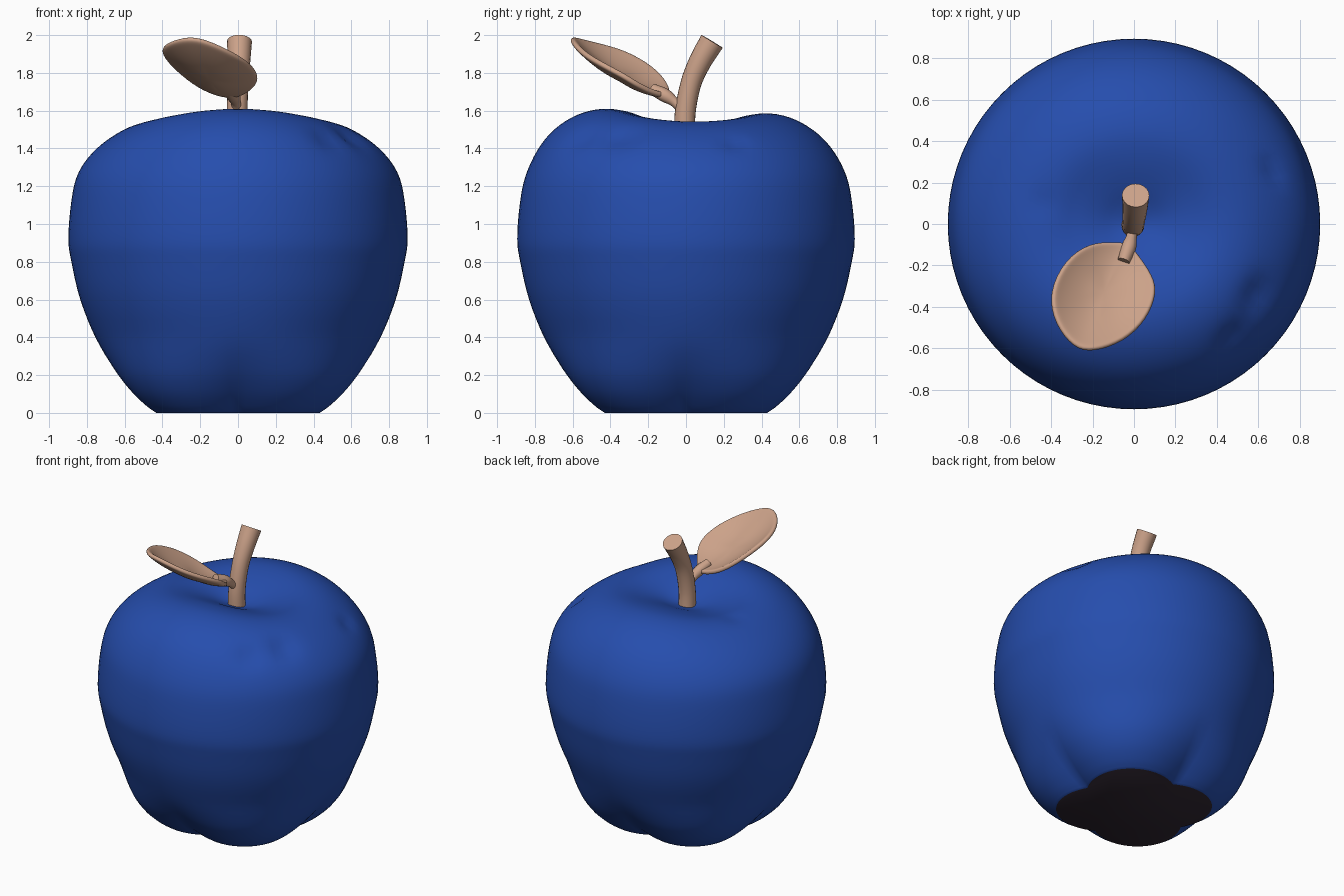
import bpy, bmesh, math
from mathutils import Vector

if "Cube" in bpy.data.objects:
    bpy.data.objects.remove(bpy.data.objects["Cube"])


def material(name, rgb):
    m = bpy.data.materials.new(name)
    m.diffuse_color = (*rgb, 1)
    m.use_nodes = True
    m.node_tree.nodes["Principled BSDF"].inputs["Base Color"].default_value = m.diffuse_color
    return m


BLUE = material("blue skin", (0.019, 0.075, 0.42))
TAN = material("tan wood", (0.60, 0.36, 0.25))
DARK = material("dark underside", (0.03, 0.02, 0.032))


def finish(name, bm, mats, angle=60):
    bmesh.ops.recalc_face_normals(bm, faces=bm.faces)
    me = bpy.data.meshes.new(name)
    bm.to_mesh(me)
    bm.free()
    ob = bpy.data.objects.new(name, me)
    bpy.context.collection.objects.link(ob)
    for m in mats:
        me.materials.append(m)
    bpy.ops.object.select_all(action='DESELECT')
    ob.select_set(True)
    bpy.context.view_layer.objects.active = ob
    bpy.ops.object.shade_smooth_by_angle(angle=math.radians(angle))
    return ob


def spline(pts, n):
    """Catmull-Rom curve through the points."""
    pts = [Vector(p) for p in pts]
    q = [2 * pts[0] - pts[1]] + pts + [2 * pts[-1] - pts[-2]]
    out = []
    for i in range(1, len(q) - 2):
        a, b, c, d = q[i - 1:i + 3]
        for k in range(n):
            t = k / n
            out.append(0.5 * (2 * b + (c - a) * t + (2 * a - 5 * b + 4 * c - d) * t * t
                              + (3 * b - a - 3 * c + d) * t ** 3))
    return out + [pts[-1]]


def bridge(bm, rings):
    for lo, hi in zip(rings, rings[1:]):
        for j in range(len(lo)):
            k = (j + 1) % len(lo)
            bm.faces.new((lo[j], lo[k], hi[k], hi[j]))


def smoothstep(t):
    t = min(1, max(0, t))
    return t * t * (3 - 2 * t)


def tube(name, path, radii, sides=20):
    """Round tube along a path that bends in the y-z plane."""
    pts = spline([(*p, r) for p, r in zip(path, radii)], 5)
    bm = bmesh.new()
    rings = []
    for i, p in enumerate(pts):
        d = (pts[min(i + 1, len(pts) - 1)] - pts[max(i - 1, 0)]).xyz.normalized()
        u = d.cross(Vector((1, 0, 0))).normalized()
        v = d.cross(u)
        rings.append([bm.verts.new(p.xyz + p.w * (u * math.cos(a) + v * math.sin(a)))
                      for a in (math.tau * j / sides for j in range(sides))])
    bridge(bm, rings)
    bm.faces.new(rings[0])
    bm.faces.new(rings[-1])
    return finish(name, bm, [TAN], 50)


# Fruit: lathed profile with four foot lobes, a saddle-shaped rim and small dents
profile = [(0.39, 0), (0.45, 0.04), (0.545, 0.12), (0.65, 0.235), (0.75, 0.39),
           (0.835, 0.6), (0.882, 0.8), (0.898, 0.92), (0.885, 1.1), (0.855, 1.25),
           (0.79, 1.385), (0.70, 1.49), (0.58, 1.565), (0.45, 1.597), (0.32, 1.585),
           (0.2, 1.545), (0.1, 1.5), (0.02, 1.475)]
dents = [((0.70, 0.27, 1.46), 0.06, 0.035), ((0.60, -0.35, 1.46), 0.09, 0.03),
         ((0.47, -0.54, 1.44), 0.08, 0.025), ((-0.45, 0.1, 1.58), 0.07, 0.015)]
SEG = 80
bm = bmesh.new()
rings = []
for r, z in spline(profile, 4):
    ring = []
    for j in range(SEG):
        a = math.tau * j / SEG
        lobe = 0.11 * abs(math.sin(2 * a)) * (1 - smoothstep(z / 0.45))
        top = smoothstep((z - 1.2) / 0.35) * min(1, r / 0.3)
        h = z - top * (0.055 * math.cos(a) ** 2 + 0.012 * math.sin(a))
        p = Vector(((r + lobe) * math.cos(a), (r + lobe) * math.sin(a) * 0.995, h))
        for c, size, depth in dents:
            g = math.exp(-((p - Vector(c)).length / size) ** 2)
            p -= (p - Vector((0, 0, 0.9))).normalized() * depth * g
        ring.append(bm.verts.new(p))
    rings.append(ring)
bridge(bm, rings)
bm.faces.new(rings[-1])
# Flat dark underside
base = bm.faces.new(rings[0])
base.material_index = 1
finish("fruit_body", bm, [BLUE, DARK])

# Stem and leaf stalk
tube("stem", [(-0.005, -0.005, 1.42), (-0.005, -0.005, 1.58), (0, 0.025, 1.74),
              (0.005, 0.075, 1.86), (0.008, 0.138, 1.967)],
     [0.056, 0.055, 0.055, 0.06, 0.066])
tube("leaf_stalk", [(-0.005, -0.01, 1.60), (-0.012, -0.06, 1.645),
                    (-0.025, -0.11, 1.68), (-0.05, -0.18, 1.715)],
     [0.03, 0.026, 0.036, 0.03], 12)

# Leaf: cupped blade spanned inside a curved rim
rim = [(-0.03, -0.09, 1.68), (-0.10, -0.09, 1.69), (-0.21, -0.09, 1.735), (-0.33, -0.17, 1.83),
       (-0.41, -0.33, 1.92), (-0.38, -0.48, 1.955), (-0.29, -0.595, 1.985),
       (-0.20, -0.615, 1.985), (-0.05, -0.565, 1.92), (0.06, -0.46, 1.855),
       (0.11, -0.33, 1.79), (0.09, -0.25, 1.735), (0.02, -0.15, 1.69)]
mid = Vector((-0.15, -0.34, 1.86))
bm = bmesh.new()
rings = []
for s in (1.0, 0.9, 0.7, 0.4):
    drop = Vector((0, 0, -0.085 * (1 - s * s)))
    rings.append([bm.verts.new(mid + (Vector(p) - mid) * s * 1.01 + drop) for p in rim])
bridge(bm, rings)
tip = bm.verts.new(mid + Vector((0, 0, -0.085)))
for j in range(len(rim)):
    bm.faces.new((rings[-1][j], rings[-1][(j + 1) % len(rim)], tip))
leaf = finish("leaf", bm, [TAN])
thick = leaf.modifiers.new("thickness", 'SOLIDIFY')
thick.thickness = 0.03
thick.offset = 0
smooth = leaf.modifiers.new("smooth", 'SUBSURF')
smooth.levels = smooth.render_levels = 2
